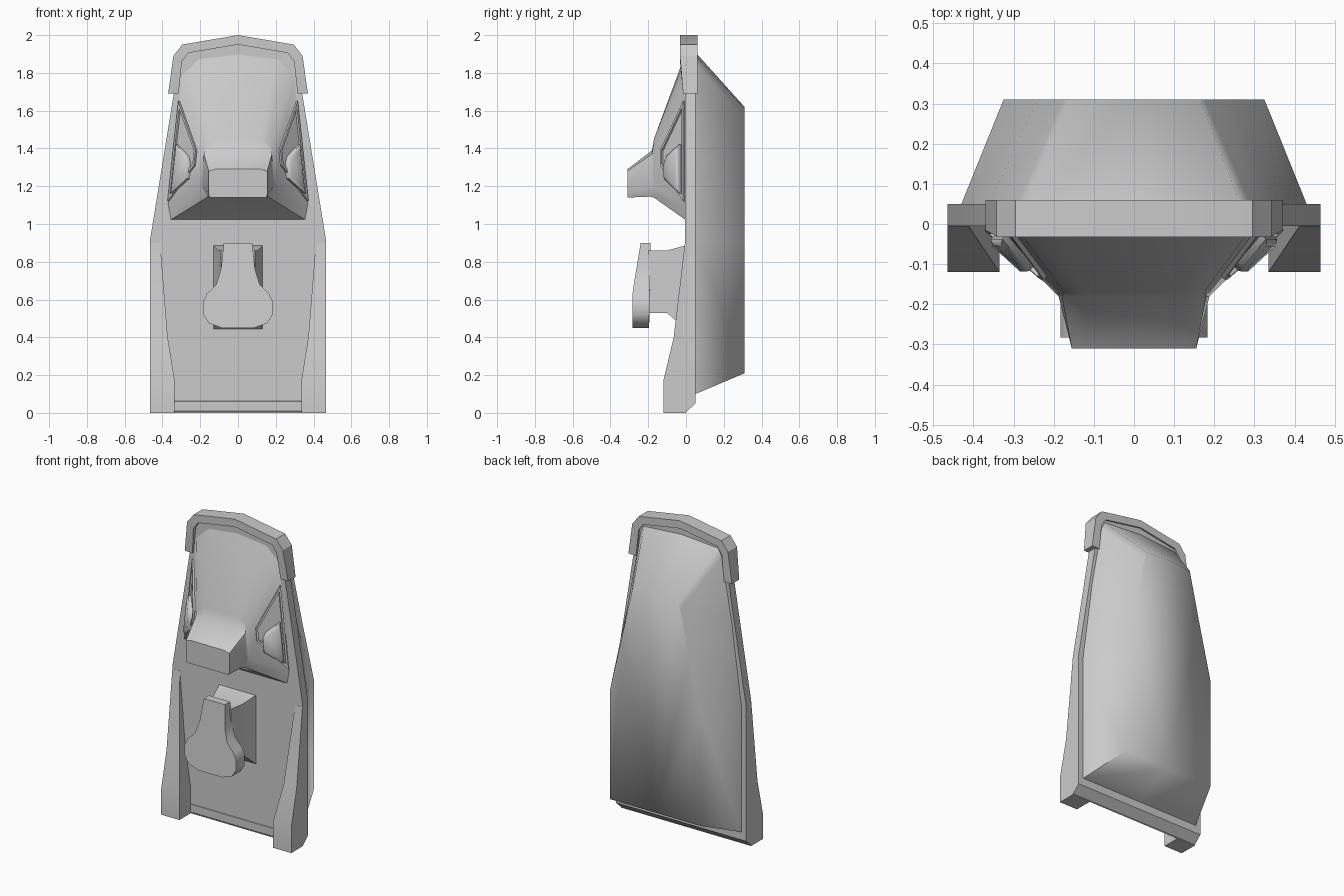
import bpy, bmesh, math
from mathutils import Vector

if "Cube" in bpy.data.objects:
    bpy.data.objects.remove(bpy.data.objects["Cube"])


def finish(bm, name, angle):
    bmesh.ops.recalc_face_normals(bm, faces=bm.faces)
    me = bpy.data.meshes.new(name)
    bm.to_mesh(me)
    bm.free()
    me.shade_smooth()
    me.set_sharp_from_angle(angle=math.radians(angle))
    ob = bpy.data.objects.new(name, me)
    bpy.context.collection.objects.link(ob)
    return ob


def loft(name, rings, angle=30):
    """Skin closed rings of 3D points and cap both ends."""
    bm = bmesh.new()
    vs = [[bm.verts.new(p) for p in r] for r in rings]
    n = len(vs[0])
    for a, b in zip(vs, vs[1:]):
        for i in range(n):
            j = (i + 1) % n
            bm.faces.new((a[i], a[j], b[j], b[i]))
    bm.faces.new(vs[0])
    bm.faces.new(vs[-1])
    return finish(bm, name, angle)


def sym(half):
    """Mirror a half outline (starts and may end on x = 0) to a full one."""
    return half + [(-p[0], *p[1:]) for p in reversed(half) if p[0] > 0]


def at_y(outline, y):
    return [(x, y(z) if callable(y) else y, z) for x, z in outline]


def mirror(ob):
    m = ob.modifiers.new("mirror", 'MIRROR')
    m.use_axis[0] = True
    m.mirror_object = None
    return ob


# Main plate, with its lower back edge bevelled
plate = sym([(0, 1.955), (.27, 1.92), (.31, 1.86), (.34, 1.69), (.465, .92), (.465, 0)])
back = [(x, .05, max(z, .05)) for x, z in plate]
loft("main_plate", [at_y(plate, -.005), back])

# Smooth bulging back shell
loft("back_shell", [
    sym([(0, .04, 1.92), (.265, .05, 1.89), (.29, .05, 1.84), (.36, .05, 1.45),
         (.43, .05, .92), (.43, .05, .10), (0, .05, .10)]),
    sym([(0, .31, 1.62), (.165, .31, 1.61), (.175, .31, 1.57), (.24, .31, 1.28),
         (.325, .31, .92), (.325, .31, .21), (0, .31, .21)])], 80)

# Top trim band wrapped over the plate
outer = [(.37, 1.69), (.342, 1.89), (.295, 1.95), (0, 2.0)]
inner = [(.315, 1.69), (.297, 1.86), (.265, 1.905), (0, 1.95)]
full = lambda h: h + [(-x, z) for x, z in reversed(h[:-1])]
band_o, band_i = full(outer), full(inner)
loft("top_trim", [[(xo, -.015 if zo < 1.7 else -.032, zo), (xo, .06, zo),
                   (xi, .06, zi), (xi, -.015 if zi < 1.7 else -.032, zi)]
                  for (xo, zo), (xi, zi) in zip(band_o, band_i)])

# Hood with a short snout
K = .98
side_x = lambda y, z: .30 + (1.80 - z) * .107 + y * K
loft("hood", [
    sym([(0, 0, 1.91), (.21, 0, 1.885), (.30, 0, 1.80), (.375, 0, 1.10), (.36, 0, 1.02), (0, 0, 1.02)]),
    sym([(0, -.17, 1.45), (.12, -.17, 1.45), (side_x(-.17, 1.42), -.17, 1.42),
         (side_x(-.17, 1.2), -.17, 1.2), (.165, -.17, 1.14), (0, -.17, 1.14)]),
    sym([(0, -.18, 1.39), (.12, -.18, 1.39), (.18, -.18, 1.37),
         (.188, -.18, 1.2), (.16, -.19, 1.145), (0, -.19, 1.145)]),
    sym([(0, -.31, 1.29), (.12, -.31, 1.29), (.155, -.31, 1.28),
         (.155, -.31, 1.16), (.15, -.31, 1.14), (0, -.31, 1.14)])], 45)

# Side window frames and lenses lying on the hood flanks
NORMAL = Vector((1, -K, .107)).normalized()


def flank_ring(outline, off, scale=1):
    c = sum((Vector(p) for p in outline), Vector((0, 0))) / len(outline)
    pts = [c + (Vector(p) - c) * scale for p in outline]
    return [Vector((side_x(y, z), y, z)) + NORMAL * off for y, z in pts]


frame = [(-.008, 1.65), (-.130, 1.39), (-.130, 1.31), (-.008, 1.12)]
lens = [(-.025, 1.42), (-.09, 1.36), (-.105, 1.32), (-.105, 1.24), (-.025, 1.16)]
mirror(loft("window_frame", [flank_ring(frame, -.02), flank_ring(frame, .012),
                             flank_ring(frame, .012, .86), flank_ring(frame, .002, .84)]))
mirror(loft("window_lens", [flank_ring(lens, -.01), flank_ring(lens, .018),
                            flank_ring(lens, .03, .78)], 50))

# Side rails that deepen into feet
rail = [(0, .335, -.12), (.17, .335, -.12), (.40, .372, -.065), (.90, .412, -.006)]
mirror(loft("side_rail", [[(xi, .0, z), (xi, yf, z), (.465, yf, z), (.465, .0, z)]
                          for z, xi, yf in rail]))

# Sill strip along the lower front edge
loft("lower_sill", [[(x, 0, 0), (x, -.008, .01), (x, -.008, .06), (x, 0, .065)]
                    for x in (-.335, .335)])

# Bracket holding the paddle
loft("paddle_bracket", [[(-w, y, lo), (w, y, lo), (w, y, hi), (-w, y, hi)]
                        for y, w, lo, hi in [(.01, .135, .43, .89), (-.10, .105, .53, .86),
                                             (-.20, .09, .53, .86)]])

# Paddle with a narrow top and wide rounded bottom
paddle = sym([(.075, .90), (.09, .76), (.115, .68), (.165, .63), (.183, .59),
              (.183, .52), (.155, .475), (.085, .45)])
loft("paddle", [at_y(paddle, lambda z: -.195 + max(0, z - .5) * .02),
                at_y(paddle, lambda z: -.283 + max(0, z - .64) * .165)], 40)
